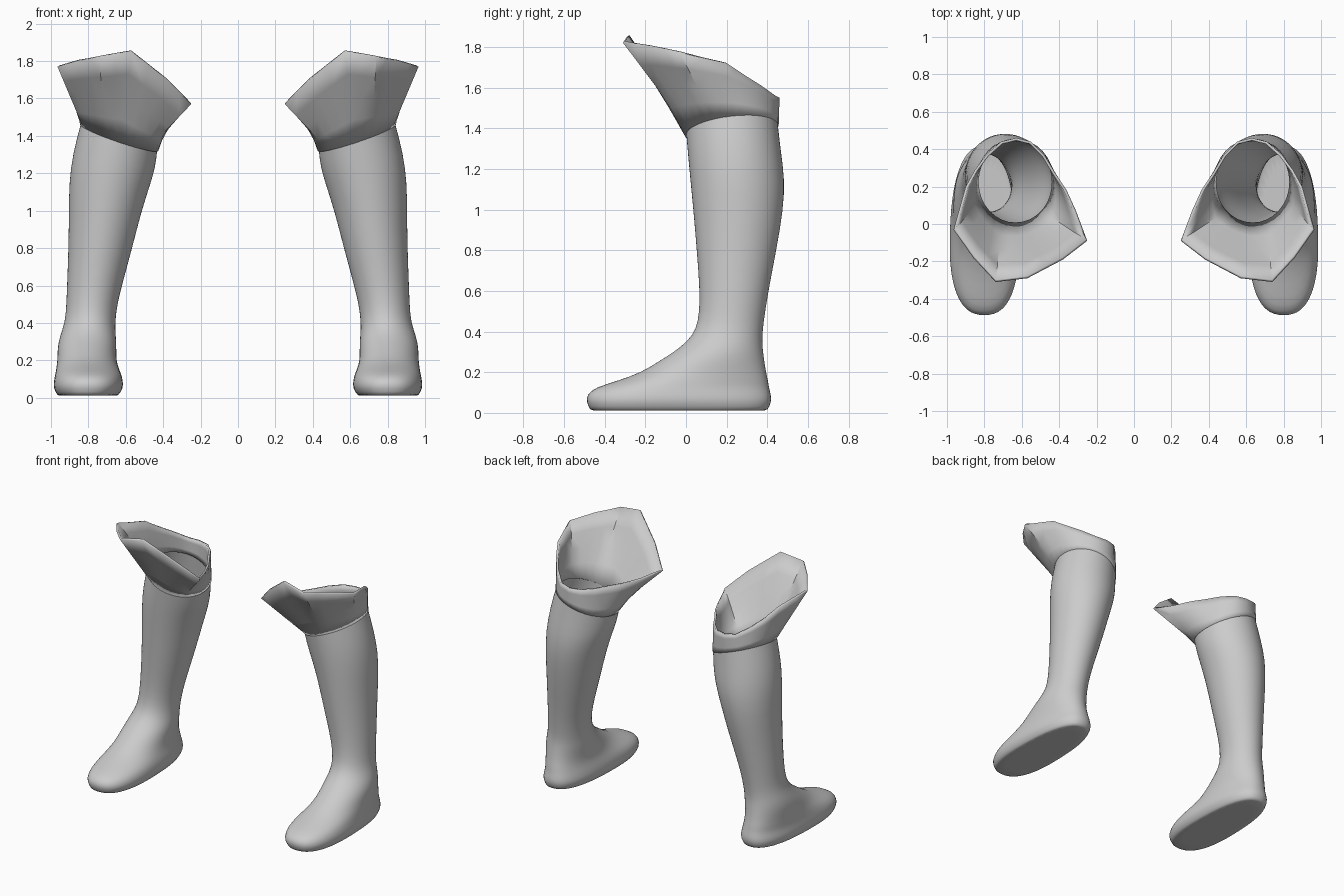
import bpy, bmesh
from math import cos, sin, pi

N = 32


def ring(z, x0, x1, y0, y1, power=2.0, heel=1.0, tilt=0.0):
    """Superellipse ring; heel narrows the rear half, tilt raises the outer side."""
    cx, cy = (x0 + x1) / 2, (y0 + y1) / 2
    pts = []
    for i in range(N):
        a = 2 * pi * i / N
        c, s = cos(a), sin(a)
        u = abs(c) ** (2 / power) * (1 if c >= 0 else -1)
        v = abs(s) ** (2 / power) * (1 if s >= 0 else -1)
        w = 1 + (heel - 1) * (v + 1) / 2
        pts.append((cx + u * w * (x1 - x0) / 2, cy + v * (y1 - y0) / 2,
                    z + tilt * (0.07 * u + 0.025 * v)))
    return pts


def loft(name, rings, cap=False):
    bm = bmesh.new()
    rows = [[bm.verts.new(p) for p in r] for r in rings]
    for a, b in zip(rows, rows[1:]):
        for i in range(N):
            j = (i + 1) % N
            bm.faces.new((a[i], a[j], b[j], b[i]))
    if cap:
        # inset loop keeps the sole flat
        sole = bm.faces.new(rows[0][::-1])
        bmesh.ops.inset_region(bm, faces=[sole], thickness=0.03)
    for f in bm.faces:
        f.smooth = True
    me = bpy.data.meshes.new(name)
    bm.to_mesh(me)
    bm.free()
    ob = bpy.data.objects.new(name, me)
    bpy.context.collection.objects.link(ob)
    return ob


def mirror(ob):
    m = ob.modifiers.new("mirror", 'MIRROR')
    m.use_mirror_merge = False


# Foot and shaft: z, x range, y range, squareness, heel taper, tilt
sections = [
    (0.012, 0.63, 0.975, -0.47, 0.40, 2.5, 0.86),
    (0.05, 0.598, 1.003, -0.492, 0.423, 2.5, 0.84),
    (0.09, 0.60, 1.00, -0.49, 0.42, 2.4, 0.84),
    (0.125, 0.61, 0.99, -0.45, 0.41, 2.3, 0.86),
    (0.16, 0.63, 0.98, -0.33, 0.405, 2.2, 0.90),
    (0.20, 0.645, 0.97, -0.22, 0.395, 2.1, 0.95),
    (0.25, 0.65, 0.966, -0.14, 0.387),
    (0.30, 0.65, 0.96, -0.06, 0.38),
    (0.35, 0.655, 0.945, 0.005, 0.375),
    (0.41, 0.656, 0.925, 0.05, 0.378),
    (0.50, 0.645, 0.918, 0.066, 0.39),
    (0.62, 0.615, 0.914, 0.066, 0.41),
    (0.80, 0.565, 0.907, 0.052, 0.445),
    (1.00, 0.515, 0.905, 0.035, 0.48),
    (1.15, 0.465, 0.904, 0.02, 0.487),
    (1.27, 0.44, 0.885, 0.01, 0.468, 2.0, 1.0, 0.5),
    (1.40, 0.43, 0.84, 0.0, 0.452, 2.0, 1.0, 1.0),
]
boot = loft("boot_leg", [ring(*s) for s in sections], cap=True)
mirror(boot)
sub = boot.modifiers.new("smooth", 'SUBSURF')
sub.levels = sub.render_levels = 1

# Flared cuff: irregular rim, counterclockwise from the outer side
rim = [
    (0.90, 0.20, 1.72), (0.85, 0.29, 1.66), (0.79, 0.37, 1.61), (0.71, 0.44, 1.56),
    (0.63, 0.46, 1.55), (0.55, 0.44, 1.55), (0.48, 0.37, 1.55), (0.42, 0.27, 1.55),
    (0.36, 0.18, 1.55), (0.31, 0.07, 1.55), (0.25, -0.09, 1.57), (0.38, -0.19, 1.70),
    (0.57, -0.29, 1.85), (0.74, -0.31, 1.82), (0.86, -0.18, 1.80), (0.965, -0.03, 1.77),
]


def mix(p, q, t):
    return tuple(a + (b - a) * t for a, b in zip(p, q))


top = []
for i, p in enumerate(rim):
    top += [p, mix(p, rim[(i + 1) % len(rim)], 0.5)]
base = ring(1.39, 0.426, 0.844, -0.004, 0.456, tilt=1.0)
cuff = loft("flared_cuff", [[mix(b, t, k / 4) for b, t in zip(base, top)]
                            for k in range(5)])
mirror(cuff)
thick = cuff.modifiers.new("thickness", 'SOLIDIFY')
thick.thickness = 0.014
thick.offset = -1
bpy.context.view_layer.objects.active = cuff
cuff.select_set(True)
bpy.ops.object.shade_smooth_by_angle(angle=0.6)
